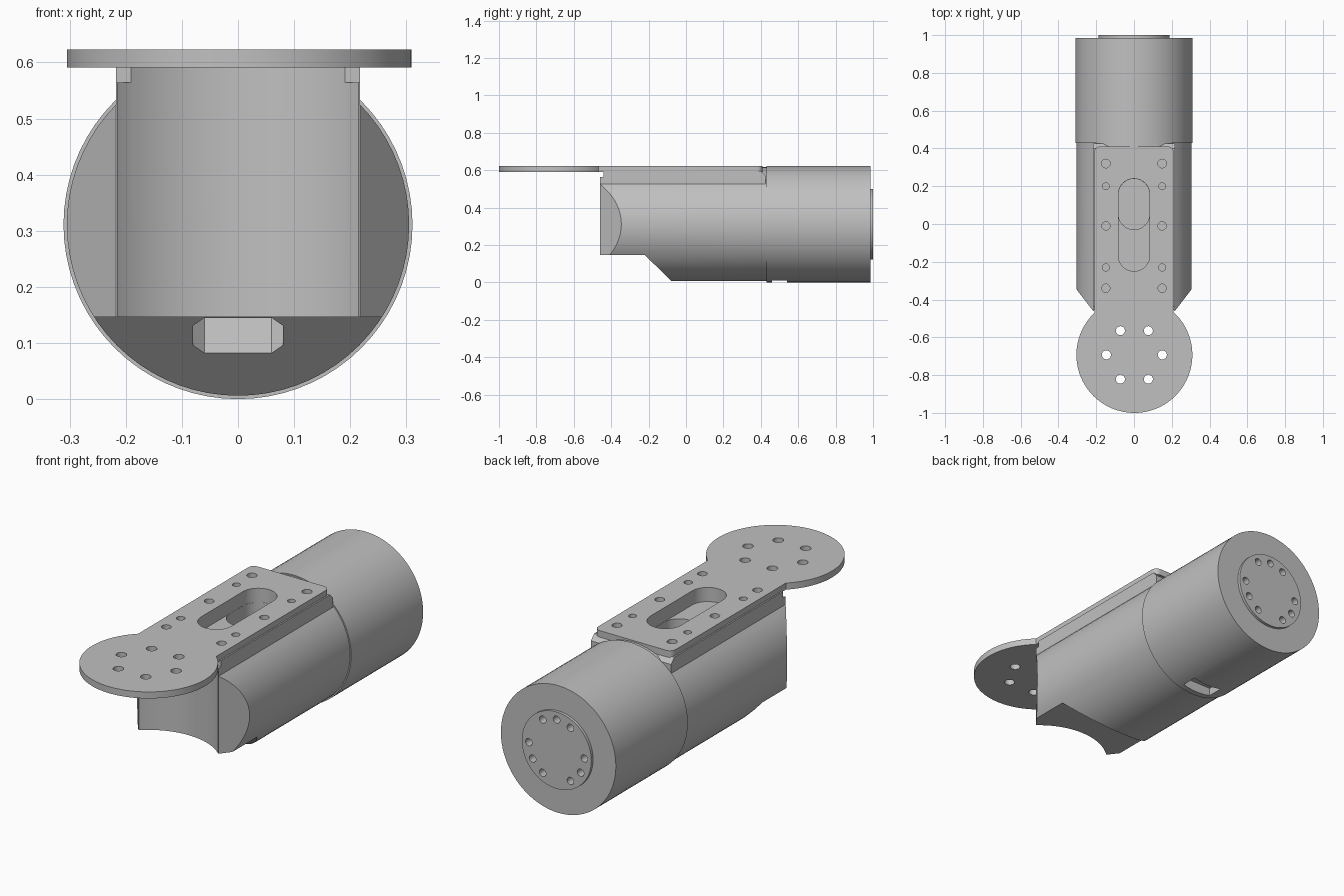
import bpy, bmesh
from math import sin, cos, pi, radians
from mathutils import Matrix

cube = bpy.data.objects.get("Cube")
if cube:
    bpy.data.objects.remove(cube)

grey = bpy.data.materials.new("light_grey")
grey.use_nodes = True
COLOUR = (0.53, 0.53, 0.53, 1)
grey.diffuse_color = COLOUR
grey.node_tree.nodes["Principled BSDF"].inputs["Base Color"].default_value = COLOUR

AXIS_MAP = {
    "x": lambda a, b, t: (t, a, b),
    "y": lambda a, b, t: (a, t, b),
    "z": lambda a, b, t: (a, b, t),
}


def prism(name, outlines, axis, lo, hi):
    """Extrude one or more outlines along an axis."""
    place = AXIS_MAP[axis]
    bm = bmesh.new()
    for pts in outlines:
        low = [bm.verts.new(place(a, b, lo)) for a, b in pts]
        high = [bm.verts.new(place(a, b, hi)) for a, b in pts]
        bm.faces.new(low)
        bm.faces.new(high)
        for i in range(len(pts)):
            j = (i + 1) % len(pts)
            bm.faces.new((low[i], low[j], high[j], high[i]))
    bmesh.ops.recalc_face_normals(bm, faces=bm.faces)
    mesh = bpy.data.meshes.new(name)
    bm.to_mesh(mesh)
    bm.free()
    mesh.materials.append(grey)
    obj = bpy.data.objects.new(name, mesh)
    bpy.context.collection.objects.link(obj)
    return obj


def arc(cx, cy, r, start=0, end=360, n=64):
    full = end - start == 360
    steps = n if full else n + 1
    angles = [radians(start + (end - start) * i / n) for i in range(steps)]
    return [(cx + r * cos(a), cy + r * sin(a)) for a in angles]


def slot(r, y0, y1):
    return arc(0, y1 - r, r, 0, 180, 20) + arc(0, y0 + r, r, 180, 360, 20)


def box(x0, x1, y0, y1):
    return [(x0, y0), (x1, y0), (x1, y1), (x0, y1)]


def combine(obj, tool, operation="DIFFERENCE"):
    """Apply a boolean and drop the tool."""
    mod = obj.modifiers.new("boolean", "BOOLEAN")
    mod.operation, mod.object, mod.solver = operation, tool, "EXACT"
    bpy.context.view_layer.update()
    graph = bpy.context.evaluated_depsgraph_get()
    mesh = bpy.data.meshes.new_from_object(obj.evaluated_get(graph))
    obj.modifiers.clear()
    obj.data = mesh
    bpy.data.objects.remove(tool)


MID = 0.312       # height of the barrel axis
DISC_Y = -0.693   # centre of the mounting disc
SLOT_R = 0.083
NECK_X = 0.217

# Mounting plate: round disc joined to a strip with rounded rear corners
plate = prism("mounting_plate", [arc(0.002, DISC_Y, 0.307, n=96)], "z", 0.592, 0.624)
strip = [(-0.21, -0.6), (0.21, -0.6)]
strip += arc(0.18, 0.38, 0.03, 0, 90, 6) + arc(-0.18, 0.38, 0.03, 90, 180, 6)
combine(plate, prism("strip", [strip], "z", 0.592, 0.624), "UNION")

disc_holes = [arc(0.002 + 0.148 * cos(i * pi / 3), DISC_Y + 0.148 * sin(i * pi / 3), 0.024, n=20)
              for i in range(6)]
strip_holes = [arc(side * 0.149, y, r, n=20) for side in (-1, 1)
               for y, r in ((0.32, 0.023), (0.2, 0.018), (-0.01, 0.022),
                            (-0.23, 0.019), (-0.34, 0.022))]
long_slot = slot(SLOT_R, -0.25, 0.24)
combine(plate, prism("plate_cuts", disc_holes + strip_holes + [long_slot], "z", 0.55, 0.7))

# Front body: barrel with a square-sided neck under the plate
body = prism("front_body", [arc(0, MID, 0.305, n=72)], "y", -0.46, 0.44)
neck = [(-0.46, 0.4), (-0.46, 0.565), (-0.44, 0.565), (-0.44, 0.596),
        (0.4, 0.596), (0.425, 0.57), (0.425, 0.4)]
combine(body, prism("neck", [neck], "x", -NECK_X, NECK_X), "UNION")

# Sloped underside
under = [(-0.6, 0.147), (-0.22, 0.147), (-0.07, 0), (-0.07, -0.1), (-0.6, -0.1)]
combine(body, prism("underside_cut", [under], "x", -0.5, 0.5))

# Hollow front wall and angled front corners
combine(body, prism("front_hollow_cut", [arc(0, DISC_Y, 0.317, n=96)], "z", -0.1, 0.8))
for side in (-1, 1):
    corner = [(side * x, y) for x, y in
              ((NECK_X, -0.46), (0.34, -0.3), (0.34, -0.6), (NECK_X, -0.6))]
    combine(body, prism("corner_cut", [corner], "z", -0.1, 0.8))

# Shallow slot and blind holes, deep pocket, and cable tunnel to the slope
combine(body, prism("slot_cut", strip_holes + [long_slot], "z", 0.555, 0.7))
combine(body, prism("pocket_cut", [slot(SLOT_R - 0.001, -0.03, 0.239)], "z", 0.2, 0.7))
octagon = [(-0.08, -0.025), (-0.06, -0.045), (0.06, -0.045), (0.08, -0.025),
           (0.08, 0.025), (0.06, 0.045), (-0.06, 0.045), (-0.08, 0.025)]
tunnel = prism("tunnel_cut", [octagon], "z", -0.1, 0.28)
tunnel.data.transform(Matrix.Translation((0, -0.187, 0.114)) @ Matrix.Rotation(-pi / 4, 4, "X"))
combine(body, tunnel)

# Rear housing with a small notch underneath
housing = prism("rear_housing", [arc(0, MID, 0.311, n=72)], "y", 0.43, 0.986)
combine(housing, prism("notch_cut", [box(-0.08, 0.08, 0.46, 0.54)], "z", -0.1, 0.05))

# Rear cap with a ring of holes, leaving every fourth place empty
cap_holes = [arc(0.15 * cos(a), MID + 0.15 * sin(a), 0.018, n=20)
             for a in (radians(30 * i) for i in range(12) if i % 4 != 1)]
cap = prism("rear_cap", [arc(0, MID, 0.188, n=64)], "y", 0.95, 1.0)
for part in (housing, cap):
    combine(part, prism("cap_hole_cut", cap_holes, "y", 0.955, 1.1))

# Sit the model on the ground and smooth the round walls
parts = (plate, body, housing, cap)
for obj in parts:
    obj.data.transform(Matrix.Translation((0, 0, -0.001)))
    bpy.ops.object.select_all(action="DESELECT")
    obj.select_set(True)
    bpy.context.view_layer.objects.active = obj
    bpy.ops.object.shade_smooth_by_angle(angle=radians(25))
